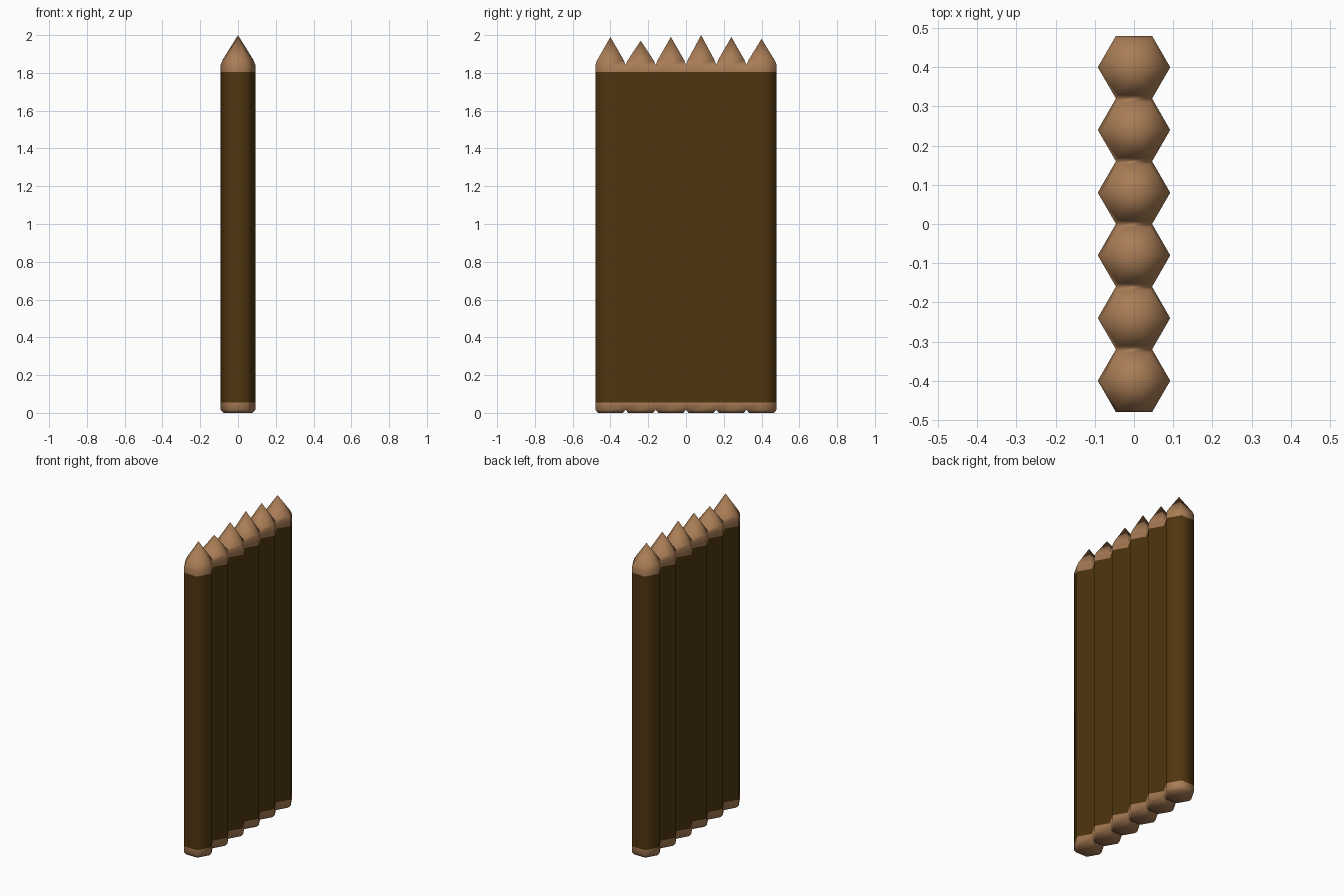
import bpy, bmesh, math

if "Cube" in bpy.data.objects:
    bpy.data.objects.remove(bpy.data.objects["Cube"])

def material(name, rgb):
    m = bpy.data.materials.new(name)
    m.diffuse_color = (*rgb, 1.0)
    m.use_nodes = True
    m.node_tree.nodes["Principled BSDF"].inputs["Base Color"].default_value = m.diffuse_color
    return m

bark = material("dark bark", (0.080, 0.036, 0.005))
cut_wood = material("cut wood", (0.40, 0.205, 0.092))

PITCH = 0.16
R = PITCH / math.sqrt(3)              # hexagon with flat sides facing +-y
TIPS = [1.99, 1.97, 1.99, 2.0, 1.99, 1.98]
# post profile: radius factor, height
PROFILE = [(0.83, 0.0), (1.0, 0.017), (1.0, 0.055), (1.0, 1.806), (1.0, 1.842)]

bm = bmesh.new()
last = len(TIPS) - 1

for i, tip_z in enumerate(TIPS):
    cy = (i - last / 2) * PITCH
    # stacked hexagon rings, the last one rounds the shoulder into the point
    profile = PROFILE + [(0.88, 1.842 + (tip_z - 1.842) * 0.17)]
    rings = []
    for f, z in profile:
        rings.append([bm.verts.new((R * f * math.cos(k * math.pi / 3),
                                    cy + R * f * math.sin(k * math.pi / 3), z))
                      for k in range(6)])
    for j in range(len(rings) - 1):
        a, b = rings[j], rings[j + 1]
        for k in range(6):
            # skip the hidden walls where neighbouring posts touch
            inner = (k == 1 and i < last) or (k == 4 and i > 0)
            if inner and 1 <= j <= 3:
                continue
            n = (k + 1) % 6
            face = bm.faces.new((a[k], a[n], b[n], b[k]))
            face.material_index = 0 if j == 2 else 1
    # sharpened point and sawn foot
    tip = bm.verts.new((0, cy, tip_z))
    for k in range(6):
        bm.faces.new((rings[-1][k], rings[-1][(k + 1) % 6], tip)).material_index = 1
    bm.faces.new(rings[0][::-1]).material_index = 1

# weld the posts together along the joins
bmesh.ops.remove_doubles(bm, verts=bm.verts, dist=0.001)
for face in bm.faces:
    face.smooth = True

mesh = bpy.data.meshes.new("palisade_posts")
bm.to_mesh(mesh)
bm.free()
mesh.materials.append(bark)
mesh.materials.append(cut_wood)
bpy.context.collection.objects.link(bpy.data.objects.new("palisade_posts", mesh))
